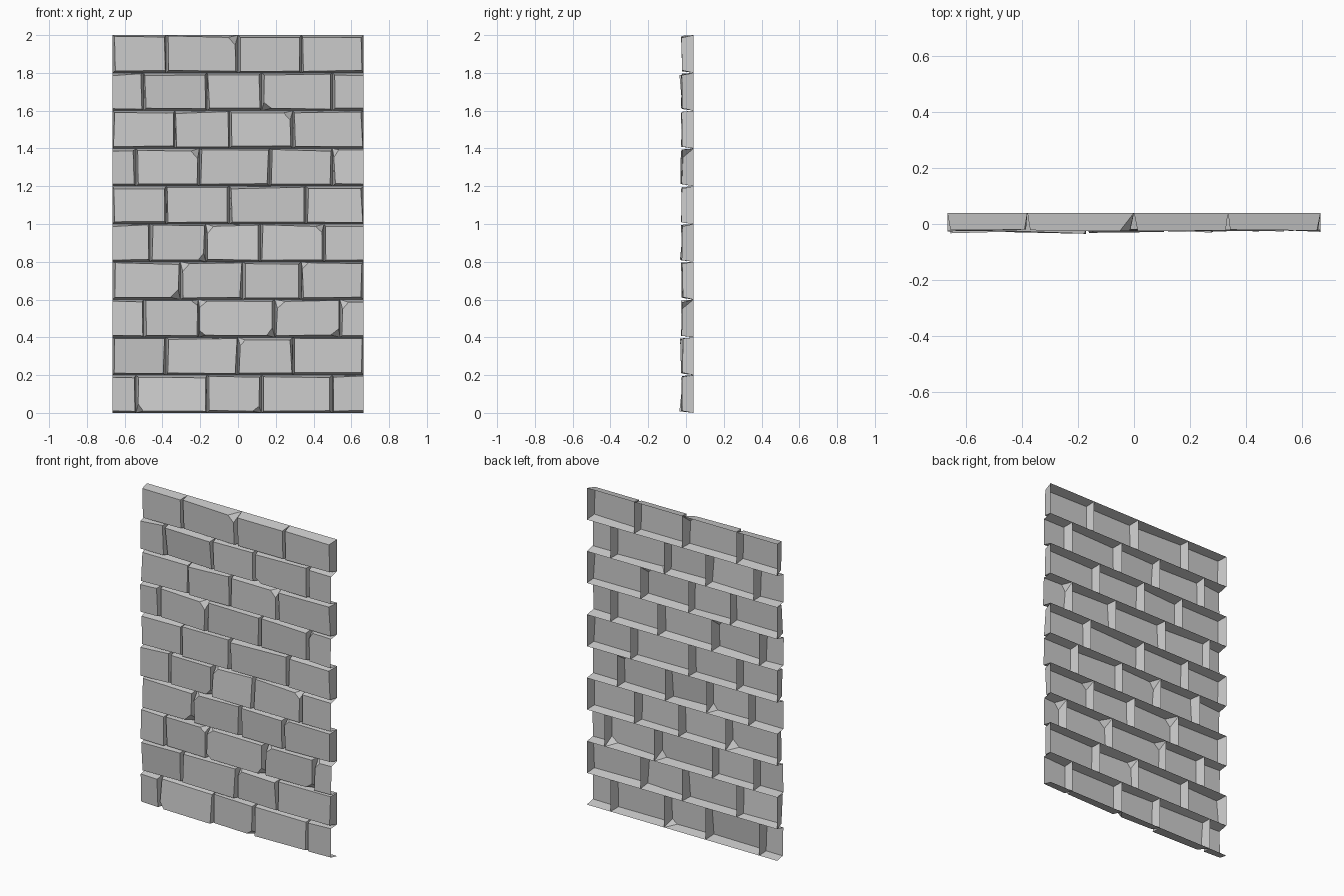
import bpy, bmesh, random

if "Cube" in bpy.data.objects:
    bpy.data.objects.remove(bpy.data.objects["Cube"])

random.seed(4)
HALF, BACK, ROW = 0.665, 0.04, 0.2

# vertical joints of each course, bottom to top (odd counts end in whole bricks)
JOINTS = [
    (-0.54, -0.165, 0.125, 0.5), (-0.38, 0.0, 0.29),
    (-0.5, -0.21, 0.195, 0.54), (-0.305, 0.025, 0.335),
    (-0.465, -0.17, 0.12, 0.455), (-0.38, -0.045, 0.36),
    (-0.54, -0.205, 0.17, 0.5), (-0.335, -0.045, 0.29),
    (-0.5, -0.165, 0.125, 0.5), (-0.38, 0.0, 0.335)]

# chipped corners: (course, brick) -> corner numbers 0 BL, 1 BR, 2 TR, 3 TL
CHIPS = {(0, 1): (0,), (0, 2): (1,), (1, 2): (3,), (2, 1): (2,),
         (2, 2): (0, 1, 3), (2, 3): (1, 3), (2, 4): (3,), (3, 0): (1,),
         (3, 1): (3,), (3, 3): (3,), (4, 1): (1,), (4, 2): (3,),
         (4, 3): (2,), (6, 1): (2,), (6, 4): (3,), (7, 2): (2,),
         (8, 3): (0,), (9, 1): (2,)}

# strongly leaning bricks: tilt of the face across and up
TILTS = {(0, 1): (-0.004, 0.011), (1, 0): (0.004, -0.009),
         (8, 1): (-0.006, -0.009), (4, 2): (0.002, 0.01),
         (6, 1): (-0.008, 0.001), (1, 2): (-0.008, -0.003)}


def brick(bm, x0, x1, z0, z1, open_left, open_right, tilt, chips):
    """Open-backed brick: tilted front face with walls flaring back to the joint."""
    cx, cz = (x0 + x1) / 2, (z0 + z1) / 2

    def front(x, z):
        u, v = (x - cx) * 2 / (x1 - x0), (z - cz) * 2 / (z1 - z0)
        return bm.verts.new((x, -0.021 + tilt[0] * u + tilt[1] * v, z))

    outer = [(x0, z0), (x1, z0), (x1, z1), (x0, z1)]
    inner = []
    for i, (x, z) in enumerate(outer):
        left, low = i in (0, 3), i < 2
        is_open = open_left if left else open_right
        dx = 0 if is_open else random.uniform(0.004, 0.016)
        dz = random.uniform(0.008, 0.014) if low else random.uniform(0.004, 0.015)
        inner.append((x + (dx if left else -dx), z + (dz if low else -dz)))

    back = [bm.verts.new((x, BACK, z)) for x, z in outer]
    corners = []
    for i, (x, z) in enumerate(inner):
        if i not in chips:
            corners.append([front(x, z)])
            continue
        pts = []
        for j in (i - 1, (i + 1) % 4):
            px, pz = inner[j]
            length = ((px - x) ** 2 + (pz - z) ** 2) ** 0.5
            t = random.uniform(0.025, 0.042) / length
            pts.append(front(x + (px - x) * t, z + (pz - z) * t))
        corners.append(pts)
        bm.faces.new((pts[0], back[i], pts[1]))
    bm.faces.new([v for c in corners for v in c])
    for i in range(4):
        j = (i + 1) % 4
        if (i == 1 and open_right) or (i == 3 and open_left):
            continue
        bm.faces.new((corners[i][-1], back[i], back[j], corners[j][0]))


# one object per course of bricks
for r, joints in enumerate(JOINTS):
    bm = bmesh.new()
    edges = (-HALF, *joints, HALF)
    cut_ends = len(joints) == 4
    last = len(edges) - 2
    for b in range(last + 1):
        tilt = TILTS.get((r, b), (random.uniform(-0.004, 0.004),
                                  random.uniform(-0.004, 0.004)))
        brick(bm, edges[b], edges[b + 1], r * ROW, (r + 1) * ROW,
              cut_ends and b == 0, cut_ends and b == last,
              tilt, CHIPS.get((r, b), ()))
    mesh = bpy.data.meshes.new(f"brick_course_{r + 1}")
    bm.to_mesh(mesh)
    bm.free()
    bpy.context.collection.objects.link(
        bpy.data.objects.new(f"brick_course_{r + 1}", mesh))
